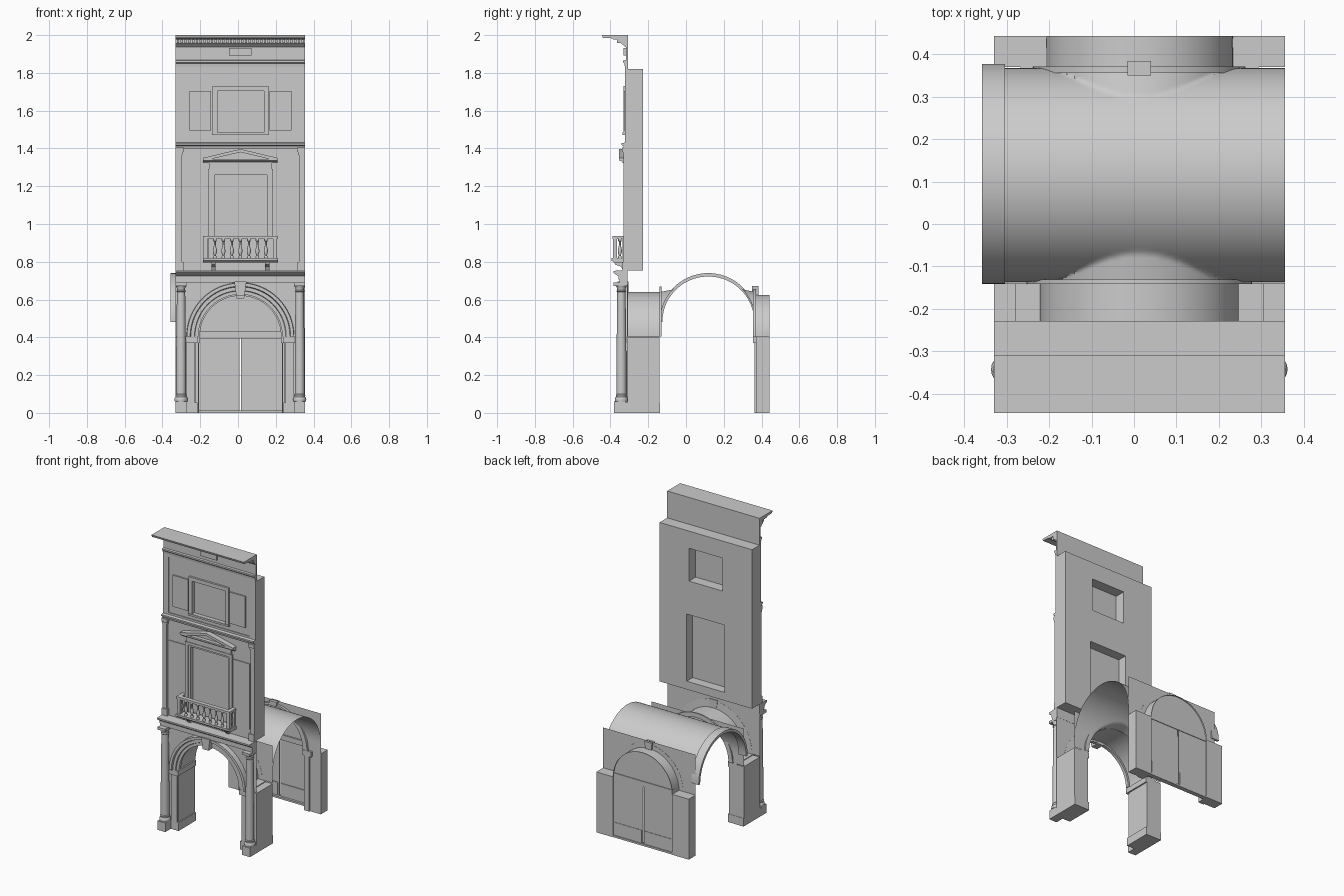
import bpy, bmesh
from math import sin, cos, pi, sqrt, radians

if "Cube" in bpy.data.objects:
    bpy.data.objects.remove(bpy.data.objects["Cube"])

C = 0.0125          # symmetry axis of the facade
W = 0.3425          # half width of the facade


def mk(name, bm, smooth=True):
    bmesh.ops.remove_doubles(bm, verts=bm.verts, dist=1e-5)
    bmesh.ops.recalc_face_normals(bm, faces=bm.faces)
    me = bpy.data.meshes.new(name)
    bm.to_mesh(me)
    bm.free()
    ob = bpy.data.objects.new(name, me)
    bpy.context.collection.objects.link(ob)
    if smooth:
        bpy.ops.object.select_all(action='DESELECT')
        ob.select_set(True)
        bpy.context.view_layer.objects.active = ob
        bpy.ops.object.shade_smooth_by_angle(angle=radians(35))
    return ob


def prism(name, pts, a, b, axis, smooth=False):
    """Extrude an outline: axis x takes (y, z) points, axis y takes (x - C, z)."""
    bm = bmesh.new()
    at = (lambda p, t: (t, p[0], p[1])) if axis == 'x' else (lambda p, t: (C + p[0], t, p[1]))
    f = bm.faces.new([bm.verts.new(at(p, a)) for p in pts])
    r = bmesh.ops.extrude_face_region(bm, geom=[f], use_keep_orig=True)
    d = (b - a, 0, 0) if axis == 'x' else (0, b - a, 0)
    bmesh.ops.translate(bm, vec=d, verts=[v for v in r['geom'] if isinstance(v, bmesh.types.BMVert)])
    return mk(name, bm, smooth)


def box(name, d0, d1, y0, y1, z0, z1):
    return prism(name, [(d0, z0), (d1, z0), (d1, z1), (d0, z1)], y0, y1, 'y')


def pair(name, d0, d1, y0, y1, z0, z1):
    box(name + "_right", d0, d1, y0, y1, z0, z1)
    box(name + "_left", -d1, -d0, y0, y1, z0, z1)


def wall(name, y0, y1, rect, holes):
    """Thick wall with rectangular openings; each rect is (d0, d1, z0, z1)."""
    bm = bmesh.new()
    xs = sorted({v for h in [rect] + holes for v in h[:2]})
    zs = sorted({v for h in [rect] + holes for v in h[2:]})
    for a, b in zip(xs, xs[1:]):
        for c, d in zip(zs, zs[1:]):
            mx, mz = (a + b) / 2, (c + d) / 2
            if not any(h[0] < mx < h[1] and h[2] < mz < h[3] for h in holes):
                bm.faces.new([bm.verts.new((C + x, y0, z)) for x, z in ((a, c), (b, c), (b, d), (a, d))])
    bmesh.ops.remove_doubles(bm, verts=bm.verts, dist=1e-5)
    r = bmesh.ops.extrude_face_region(bm, geom=bm.faces[:], use_keep_orig=True)
    bmesh.ops.translate(bm, vec=(0, y1 - y0, 0), verts=[v for v in r['geom'] if isinstance(v, bmesh.types.BMVert)])
    return mk(name, bm, False)


def arch_points(r, cz, n=32):
    return [(-r * cos(pi * i / n), cz + r * sin(pi * i / n)) for i in range(n + 1)]


def arch_sheet(name, y, r, cz, top):
    """Flat spandrel wall above a round arch."""
    bm = bmesh.new()
    low = [(-W, cz)] + arch_points(r, cz) + [(W, cz)]
    for (a, za), (b, zb) in zip(low, low[1:]):
        bm.faces.new([bm.verts.new((C + x, y, z)) for x, z in ((a, za), (b, zb), (b, top), (a, top))])
    return mk(name, bm, False)


def arch_sweep(name, prof, cz, closed=True, n=32):
    """Sweep an (r, y) moulding profile round a half circle."""
    bm = bmesh.new()
    rows = [[bm.verts.new((C - r * cos(pi * i / n), y, cz + r * sin(pi * i / n))) for r, y in prof]
            for i in range(n + 1)]
    m = len(prof)
    for p, q in zip(rows, rows[1:]):
        for j in range(m if closed else m - 1):
            k = (j + 1) % m
            bm.faces.new((p[j], p[k], q[k], q[j]))
    return mk(name, bm)


def lathe(name, prof, d, y, n=20):
    bm = bmesh.new()
    rows = [[bm.verts.new((C + d + r * cos(2 * pi * i / n), y + r * sin(2 * pi * i / n), z)) for i in range(n)]
            for r, z in prof]
    for p, q in zip(rows, rows[1:]):
        for i in range(n):
            bm.faces.new((p[i], p[(i + 1) % n], q[(i + 1) % n], q[i]))
    bm.faces.new(rows[0])
    bm.faces.new(rows[-1])
    return mk(name, bm)


def moulding(name, prof):
    return prism(name, prof, C - W, C + W, 'x')


# Front arcade: piers, plinths, imposts, spandrels and arch soffit
pair("front_pier", .235, W, -.31, -.14, .055, .40)
pair("front_plinth", .228, W, -.322, -.138, 0, .055)
pair("column_plinth", .285, W, -.38, -.32, 0, .06)
pair("front_pilaster", .24, .285, -.322, -.31, .055, .37)
pair("front_impost", .226, .292, -.332, -.14, .37, .405)
arch_sheet("front_spandrel", -.31, .235, .405, .755)
arch_sheet("rear_spandrel_of_arcade", -.14, .235, .405, .655)
arch_sweep("arch_soffit", [(.235, -.31), (.235, -.14)], .405, False)
arch_sweep("front_archivolt", [(.222, -.305), (.222, -.326), (.24, -.326), (.243, -.332), (.262, -.332),
                               (.266, -.345), (.283, -.345), (.285, -.309)], .405)
arch_sweep("inner_archivolt", [(.235, -.141), (.235, -.131), (.265, -.131), (.265, -.141)], .405)
prism("front_keystone", [(-.022, .62), (.022, .62), (.032, .695), (-.032, .695)], -.362, -.305, 'y')

# Ground floor columns
for s, side in ((-1, "left"), (1, "right")):
    lathe("column_" + side, [(.033, .06), (.035, .07), (.033, .08), (.028, .085), (.03, .095), (.026, .1),
                             (.026, .3), (.022, .64), (.026, .645), (.022, .65), (.022, .66), (.03, .675)],
          s * .314, -.342)
    box("column_capital_" + side, s * .314 - .0285, s * .314 + .0285, -.383, -.31, .673, .69)

moulding("lower_entablature", [(-.309, .69), (-.352, .69), (-.352, .705), (-.358, .707), (-.358, .724),
                               (-.368, .73), (-.385, .742), (-.385, .752), (-.309, .755)])

# Upper wall with two window openings and recessed panes
win2 = (-.137, .142, .81, 1.26)
win3 = (-.122, .125, 1.485, 1.705)
wall("upper_wall", -.318, -.228, (-W, W, .755, 1.82), [win2, win3])
box("parapet_wall", -W, W, -.318, -.308, 1.82, 1.99)
box("main_window_pane", -.137, .142, -.298, -.292, .81, 1.26)
box("top_window_pane", -.122, .125, -.305, -.299, 1.485, 1.705)

# Middle floor: pilasters, side panels, window surround
pair("middle_pilaster", .31, W, -.33, -.317, .80, 1.37)
pair("middle_pilaster_base", .302, W, -.337, -.317, .755, .80)
pair("middle_capital_neck", .306, W, -.333, -.317, 1.365, 1.38)
pair("middle_capital", .30, W, -.34, -.317, 1.38, 1.405)
pair("middle_side_panel", .175, .30, -.323, -.317, .82, 1.26)
wall("window_surround_outer", -.332, -.317, (-.172, .174, .81, 1.29), [(-.152, .154, .81, 1.272)])
wall("window_surround_inner", -.325, -.30, (-.152, .154, .81, 1.272), [win2])
box("window_frieze", -.165, .167, -.328, -.317, 1.29, 1.325)
prism("window_cornice", [(-.318, 1.322), (-.335, 1.322), (-.34, 1.332), (-.352, 1.335), (-.352, 1.345),
                         (-.318, 1.345)], C - .197, C + .197, 'x')
prism("pediment_field", [(-.18, 1.345), (.18, 1.345), (0, 1.388)], -.328, -.317, 'y')
prism("pediment_rake", [(-.197, 1.345), (-.15, 1.345), (0, 1.38), (.15, 1.345), (.197, 1.345), (.197, 1.35),
                        (0, 1.397), (-.197, 1.35)], -.354, -.317, 'y')
moulding("middle_cornice", [(-.317, 1.40), (-.328, 1.40), (-.331, 1.412), (-.342, 1.418), (-.342, 1.428),
                            (-.317, 1.432)])

# Balcony
prism("balcony_slab", [(-.317, .797), (-.383, .797), (-.395, .807), (-.395, .82), (-.317, .82)],
      C - .198, C + .198, 'x')
box("balcony_front_rail", -.198, .198, -.39, -.362, .92, .936)
pair("balcony_side_rail", .172, .198, -.363, -.317, .92, .936)
pair("balcony_post", .173, .195, -.387, -.365, .82, .92)
pair("balcony_wall_post", .173, .195, -.335, -.317, .82, .92)
baluster = [(.009, .82), (.009, .828), (.005, .834), (.011, .852), (.01, .864), (.005, .888), (.005, .905),
            (.009, .91), (.009, .92)]
for i in range(7):
    lathe("balcony_baluster", baluster, -.135 + .045 * i, -.376, 12)
for s in (-1, 1):
    lathe("balcony_side_baluster", baluster, s * .184, -.35, 12)
    x = C + s * .142
    prism("balcony_bracket", [(-.317, .75), (-.333, .755), (-.345, .775), (-.375, .785), (-.38, .798),
                              (-.317, .798)], x - .011, x + .011, 'x')

# Top floor: window surround, framed field and shutters
wall("top_field_frame", -.323, -.317, (-W, W, 1.432, 1.84), [(-.30, .30, 1.445, 1.818)])
wall("top_window_surround", -.331, -.305, (-.147, .148, 1.472, 1.73), [win3])
box("top_window_sill", -.15, .151, -.335, -.317, 1.472, 1.484)
pair("top_side_panel", .155, .27, -.327, -.317, 1.495, 1.705)

# Crowning frieze and cornice with dentils
moulding("architrave", [(-.317, 1.835), (-.324, 1.835), (-.326, 1.85), (-.333, 1.856), (-.333, 1.866),
                        (-.317, 1.868)])
box("frieze_plaque", -.06, .06, -.331, -.317, 1.892, 1.932)
moulding("crown_cornice", [(-.308, 1.937), (-.322, 1.937), (-.335, 1.95), (-.345, 1.956), (-.345, 1.976),
                           (-.385, 1.976), (-.39, 1.983), (-.44, 1.986), (-.445, 2), (-.308, 2)])
for i in range(34):
    d = -.33 + .02 * i
    box("dentil", d - .006, d + .006, -.365, -.343, 1.958, 1.977)

# Vault: barrel along x, pierced by lunettes above the front and rear arches
bm = bmesh.new()
NX, NY = 72, 64
grid = []
for i in range(NX + 1):
    x = -.305 + (C + W + .305) * i / NX
    d = x - C
    row = []
    for j in range(NY + 1):
        t = pi * j / NY
        y, z = .115 - .252 * cos(t), .482 + .25 * sin(t)
        if abs(d) < .235:
            z = max(z, .405 + sqrt(.235 ** 2 - d * d) + .2 * (.252 - abs(y - .115)))
        row.append(bm.verts.new((x, y, z)))
    grid.append(row)
for p, q in zip(grid, grid[1:]):
    for j in range(NY):
        bm.faces.new((p[j], q[j], q[j + 1], p[j + 1]))
mk("vault", bm)
rib = [(.118 - .259 * cos(pi * i / 40), .482 + .258 * sin(pi * i / 40)) for i in range(41)]
rib += [(.118 - .243 * cos(pi * i / 40), .482 + .24 * sin(pi * i / 40)) for i in range(40, -1, -1)]
prism("vault_rib", rib, -.358, -.303, 'x', True)

# Rear wall: piers, arch, lunette and double door
pair("rear_pier", .22, W, .37, .442, 0, .405)
pair("rear_pilaster", .222, .262, .362, .37, 0, .37)
pair("rear_impost", .215, .28, .356, .371, .37, .405)
arch_sheet("rear_spandrel", .37, .22, .405, .675)
arch_sweep("rear_arch_soffit", [(.22, .37), (.22, .442)], .405, False)
arch_sweep("rear_archivolt", [(.22, .371), (.215, .36), (.232, .36), (.235, .355), (.25, .355), (.25, .371)], .405)
prism("rear_keystone", [(-.02, .605), (.02, .605), (.028, .672), (-.028, .672)], .35, .383, 'y')
prism("rear_lunette", arch_points(.22, .405), .425, .432, 'y')
box("door_transom", -.22, .22, .415, .437, .395, .43)
pair("door_leaf", .004, .22, .425, .433, 0, .396)
pair("door_bottom_panel", .012, .21, .42, .436, .015, .1)
box("door_threshold", -.22, .22, .41, .44, 0, .012)
